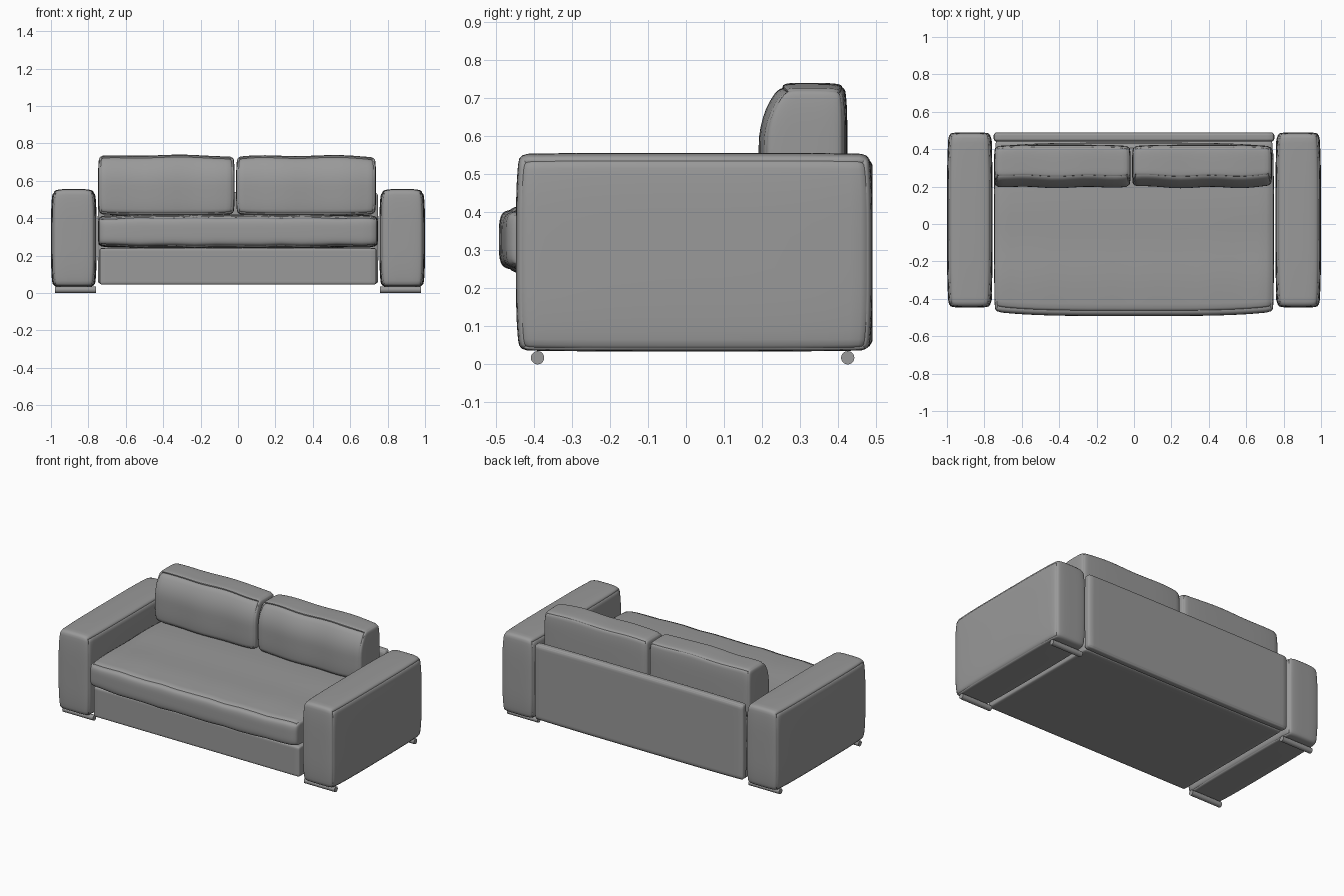
import bpy, bmesh, math
from mathutils import Vector

cube = bpy.data.objects.get("Cube")
if cube:
    bpy.data.objects.remove(cube)

# One grey upholstery colour throughout
grey = bpy.data.materials.new("grey fabric")
grey.use_nodes = True
grey.diffuse_color = (0.32, 0.32, 0.32, 1)
grey.node_tree.nodes["Principled BSDF"].inputs["Base Color"].default_value = grey.diffuse_color


def add_object(name, bm):
    mesh = bpy.data.meshes.new(name)
    bm.to_mesh(mesh)
    bm.free()
    mesh.materials.append(grey)
    obj = bpy.data.objects.new(name, mesh)
    bpy.context.collection.objects.link(obj)
    bpy.ops.object.select_all(action="DESELECT")
    obj.select_set(True)
    bpy.context.view_layer.objects.active = obj
    bpy.ops.object.shade_smooth_by_angle(angle=math.radians(40))
    return obj


def padded_box(name, low, high, radius, pull=(0, 0, 0), reshape=None):
    """Rounded box; pull draws each pair of faces in towards their borders."""
    low, high = Vector(low), Vector(high)
    half, centre = (high - low) / 2, (high + low) / 2
    bm = bmesh.new()
    bmesh.ops.create_cube(bm, size=2)
    bmesh.ops.subdivide_edges(bm, edges=bm.edges[:], cuts=19, use_grid_fill=True)
    for v in bm.verts:
        # Crowd the grid towards the corners, then round them
        q = Vector([math.sin(c * math.pi / 2) for c in v.co])
        p = Vector([q[i] * half[i] for i in range(3)])
        inner = Vector([max(radius - half[i], min(half[i] - radius, p[i])) for i in range(3)])
        p = inner + (p - inner).normalized() * radius
        for i in range(3):
            a, b = q[i - 1], q[i - 2]
            p[i] -= q[i] ** 3 * pull[i] * (a ** 4 + b ** 4) / 2
        v.co = centre + p
        if reshape:
            reshape(v.co, q)
    return add_object(name, bm)


def seat_wrinkles(co, q):
    # Soft waves along the front roll and the top
    co.z += 0.003 * math.sin(co.x * 21) * max(0, -q.y) * q.z
    co.z += 0.002 * math.sin(co.y * 17) * max(0, q.z)


def cushion_lean(co, q):
    # Front face slopes back towards the top; top edge is a little uneven
    front = max(0, -q.y)
    co.y += 0.05 * front * max(0, q.z) ** 2
    co.y += 0.004 * front * math.sin(co.x * 19)
    co.z += 0.003 * math.sin(co.x * 15) * max(0, q.z)


# Frame and seat
padded_box("base", (-0.74, -0.43, 0.045), (0.74, 0.445, 0.24), 0.012)
padded_box("back_panel", (-0.75, 0.44, 0.045), (0.75, 0.49, 0.54), 0.015, (0.005, 0, 0.008))
padded_box("seat_cushion", (-0.748, -0.492, 0.24), (0.748, 0.435, 0.418),
           0.025, (0.01, 0.045, 0.012), seat_wrinkles)

# Back cushions
padded_box("right_back_cushion", (-0.748, 0.195, 0.415), (-0.018, 0.424, 0.737),
           0.018, (0.015, 0.016, 0.014), cushion_lean)
padded_box("left_back_cushion", (-0.01, 0.195, 0.415), (0.738, 0.424, 0.735),
           0.018, (0.015, 0.016, 0.014), cushion_lean)

# Arms and their roller feet
for side, sign in (("right", -1), ("left", 1)):
    padded_box(side + "_arm", (sign * 0.878 - 0.122, -0.447, 0.034),
               (sign * 0.878 + 0.122, 0.49, 0.556), 0.02, (0.018, 0.018, 0.006),
               lambda co, q: setattr(co, "z", co.z - 0.012 * max(0, q.z) * q.x ** 4))
    for place, y in (("front", -0.39), ("back", 0.425)):
        bm = bmesh.new()
        bmesh.ops.create_cone(bm, cap_ends=True, segments=20, radius1=0.0175,
                              radius2=0.0175, depth=0.22)
        for v in bm.verts:
            x, yy, z = v.co
            v.co = (z + sign * 0.868, yy + y, 0.0175 - x)
        add_object(f"{side}_{place}_foot", bm)
